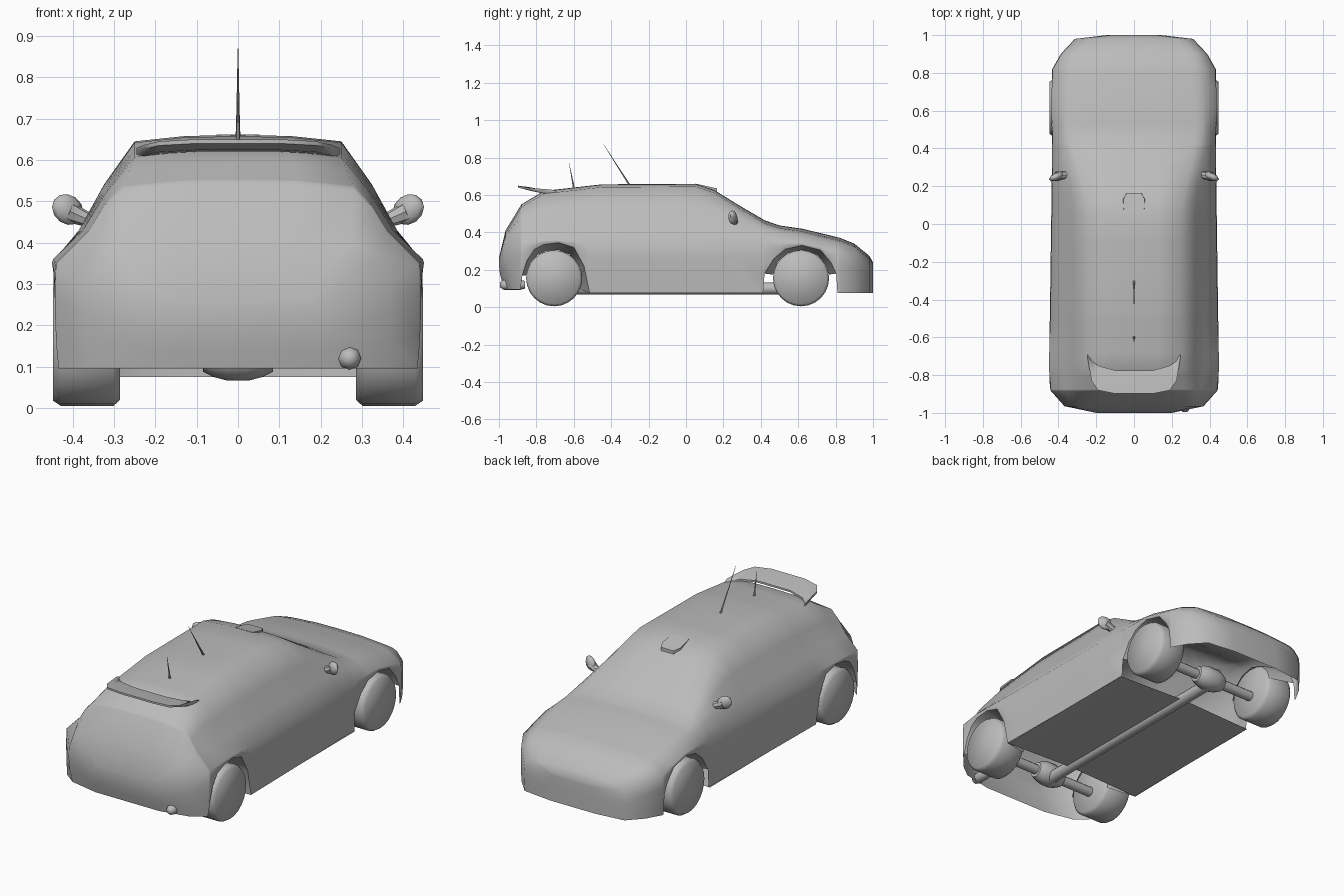
import bpy, bmesh, math
from mathutils import Vector

if "Cube" in bpy.data.objects:
    bpy.data.objects.remove(bpy.data.objects["Cube"])

grey = bpy.data.materials.new("plain_grey")
grey.diffuse_color = (0.5, 0.5, 0.5, 1)
grey.use_nodes = True
grey.node_tree.nodes["Principled BSDF"].inputs["Base Color"].default_value = grey.diffuse_color


def finish(name, bm, angle=40):
    bmesh.ops.recalc_face_normals(bm, faces=bm.faces)
    me = bpy.data.meshes.new(name)
    bm.to_mesh(me)
    bm.free()
    ob = bpy.data.objects.new(name, me)
    bpy.context.collection.objects.link(ob)
    me.materials.append(grey)
    bpy.ops.object.select_all(action='DESELECT')
    ob.select_set(True)
    bpy.context.view_layer.objects.active = ob
    bpy.ops.object.shade_smooth_by_angle(angle=math.radians(angle))
    return ob


def lathe(name, start, end, rings, sides=12, angle=40):
    """Turned part from start to end; rings = (fraction along, radius)."""
    a, b = Vector(start), Vector(end)
    q = (b - a).to_track_quat('Z', 'Y')
    bm = bmesh.new()
    loops = []
    for t, r in rings:
        loops.append([bm.verts.new(a.lerp(b, t) + q @ Vector(
            (r * math.cos(k * math.tau / sides), r * math.sin(k * math.tau / sides), 0)))
            for k in range(sides)])
    for p, n in zip(loops, loops[1:]):
        for k in range(sides):
            bm.faces.new((p[k], p[(k + 1) % sides], n[(k + 1) % sides], n[k]))
    bm.faces.new(loops[0])
    bm.faces.new(loops[-1])
    return finish(name, bm, angle)


def interp(table, y):
    for p, n in zip(table, table[1:]):
        if y <= n[0]:
            t = (y - p[0]) / (n[0] - p[0])
            return [u + (v - u) * t for u, v in zip(p[1:], n[1:])]
    return list(table[-1][1:])


# Body stations: y, top z, roof edge x, knee x, knee z, belt x, belt z
stations = [
    (-1.0, .265, .15, .18, .25, .20, .225),
    (-.965, .41, .27, .34, .37, .365, .30),
    (-.88, .55, .28, .36, .43, .44, .35),
    (-.76, .622, .25, .375, .43, .447, .36),
    (-.45, .657, .25, .385, .43, .442, .36),
    (.05, .66, .25, .385, .43, .435, .36),
    (.15, .627, .26, .385, .43, .435, .36),
    (.30, .535, .30, .385, .43, .43, .36),
    (.42, .465, .32, .385, .415, .43, .355),
    (.50, .437, .33, .385, .40, .432, .35),
    (.62, .42, .32, .385, .385, .435, .347),
    (.82, .372, .30, .37, .34, .43, .30),
    (.90, .34, .28, .35, .31, .385, .27),
    (.98, .275, .22, .28, .245, .31, .215),
    (1.0, .24, .10, .125, .22, .14, .19)]
# Lower edge with both wheel arches: y, z
lower = [(-1.0, .095), (-.885, .095), (-.875, .17), (-.85, .25), (-.81, .31), (-.76, .335),
         (-.68, .345), (-.60, .32), (-.545, .22), (-.515, .075), (.412, .075), (.42, .18),
         (.47, .26), (.53, .31), (.62, .33), (.72, .305), (.775, .24), (.803, .18),
         (.81, .075), (1.0, .075)]

ys = sorted({s[0] for s in stations} | {s[0] for s in lower} | {-.25, -.1, .23})
bm = bmesh.new()
rows = []
for y in ys:
    top, ex, kx, kz, bx, bz = interp(stations, y)
    low = interp(lower, y)[0]
    ez = top - min(.015, (top - kz) * .4)
    half = [(ex * .5, top - .002), (ex, ez),
            ((ex + kx) / 2 + .006, (ez + kz) / 2 + .004), (kx, kz), (bx, bz)]
    for t, dx in ((.33, .003), (.67, .002), (1, -.002)):
        half.append((bx + dx, bz + (low - bz) * t))
    prof = [(-x, z) for x, z in reversed(half)] + [(0, top)] + half
    # the rear bumper tucks under towards its lower edge
    tuck = (lambda z: max(0, .2 - z) * .25) if y < -.9 else (lambda z: 0)
    rows.append([bm.verts.new((x, y + tuck(z), z)) for x, z in prof])
for p, n in zip(rows, rows[1:]):
    for k in range(len(p) - 1):
        bm.faces.new((p[k], p[k + 1], n[k + 1], n[k]))
# End panels as strips across the width
for row in (rows[0], rows[-1]):
    m = len(row)
    for k in range(m // 2 - 1):
        bm.faces.new((row[k], row[k + 1], row[m - 2 - k], row[m - 1 - k]))
    bm.faces.new((row[m // 2 - 1], row[m // 2], row[m // 2 + 1]))
finish("body", bm, 80)

# Wheel wells: liners narrowing from the arch lip to just outside the wheel
for end, cy, lo, hi in (("rear", -.705, -.88, -.51), ("front", .615, .415, .805)):
    for side, s in (("right", 1), ("left", -1)):
        bm = bmesh.new()
        pairs = []
        for y, z in lower:
            if lo < y < hi:
                d = Vector((y - cy, z - .155)).normalized() * .152
                bx = interp(stations, y)[4] - .002
                pairs.append((bm.verts.new((s * bx, y, z)),
                              bm.verts.new((s * .29, cy + d.x, .155 + d.y))))
        for p, n in zip(pairs, pairs[1:]):
            bm.faces.new((p[0], p[1], n[1], n[0]))
        finish(f"{end}_{side}_wheel_well", bm, 60)

# Floor panel between the axles, raised along the middle
bm = bmesh.new()
edges = [[bm.verts.new((x, y, z)) for x, z in ((-.435, .075), (0, .09), (.435, .075))]
         for y in (-.515, .412)]
for k in (0, 1):
    bm.faces.new((edges[0][k], edges[0][k + 1], edges[1][k + 1], edges[1][k]))
finish("floor_panel", bm)

# Wheels, axles and gear housings
for end, y in (("rear", -.705), ("front", .615)):
    for side, s in (("right", 1), ("left", -1)):
        lathe(f"{end}_{side}_wheel", (s * .285, y, .155), (s * .448, y, .155),
              [(0, .135), (.1, .15), (.88, .15), (1, .137)], 24, 60)
    lathe(f"{end}_axle", (-.29, y, .13), (.29, y, .13), [(0, .027), (1, .027)])
    lathe(f"{end}_gear_housing", (-.085, y, .13), (.085, y, .13),
          [(0, .042), (.15, .055), (.35, .064), (.65, .064), (.85, .055), (1, .042)])
lathe("drive_shaft", (0, -.705, .10), (0, .615, .10), [(0, .032), (1, .032)])
lathe("exhaust_pipe", (.27, -.995, .12), (.27, -.86, .12),
      [(0, .012), (.1, .024), (.2, .028), (.8, .027), (1, .02)], 8, 70)

# Aerials
lathe("long_aerial", (0, -.30, .65), (0, -.44, .87), [(0, .006), (.3, .004), (1, .0008)], 6)
lathe("short_aerial", (0, -.60, .64), (0, -.625, .77), [(0, .006), (.3, .004), (1, .0008)], 6)

# Spoiler: swept wing with its leading edge and tips set into the roof
bm = bmesh.new()
wing = []
right = [(.1, -.775, -.898, .646), (.19, -.75, -.88, .641),
         (.225, -.725, -.83, .633), (.245, -.68, -.715, .625)]
for x, front, back, z in [(-a, *r) for a, *r in reversed(right)] + right:
    mid = (front + back) / 2
    wing.append([bm.verts.new(c) for c in (
        (x, front, z - .026), (x, front, z - .016), (x, mid, z - .004),
        (x, back, z + .004), (x, back, z - .006), (x, mid, z - .022))])
for p, n in zip(wing, wing[1:]):
    for k in range(6):
        bm.faces.new((p[k], p[(k + 1) % 6], n[(k + 1) % 6], n[k]))
bm.faces.new(wing[0])
bm.faces.new(wing[-1])
finish("spoiler", bm, 60)

# Roof scoop
bm = bmesh.new()
base = [(-.055, .05), (.055, .05), (.06, .13), (.04, .165), (-.04, .165), (-.06, .13)]
bot = [bm.verts.new((x, y, .61)) for x, y in base]
top = [bm.verts.new((x * .95, y, .661 - max(0, y - .05) * .22)) for x, y in base]
for k in range(6):
    bm.faces.new((bot[k], bot[(k + 1) % 6], top[(k + 1) % 6], top[k]))
bm.faces.new(top)
bm.faces.new(bot)
finish("roof_scoop", bm, 60)

# Door mirrors
for side, s in (("right", 1), ("left", -1)):
    bm = bmesh.new()
    bmesh.ops.create_uvsphere(bm, u_segments=8, v_segments=6, radius=1)
    for v in bm.verts:
        x, y, z = v.co
        v.co = (s * (.412 + x * .038), .25 + y * .022 - x * .012, .48 + z * .037 + x * .006)
    finish(f"{side}_mirror", bm, 60)
    lathe(f"{side}_mirror_arm", (s * .345, .262, .447), (s * .41, .252, .475),
          [(0, .026), (.4, .019), (1, .026)], 8)
